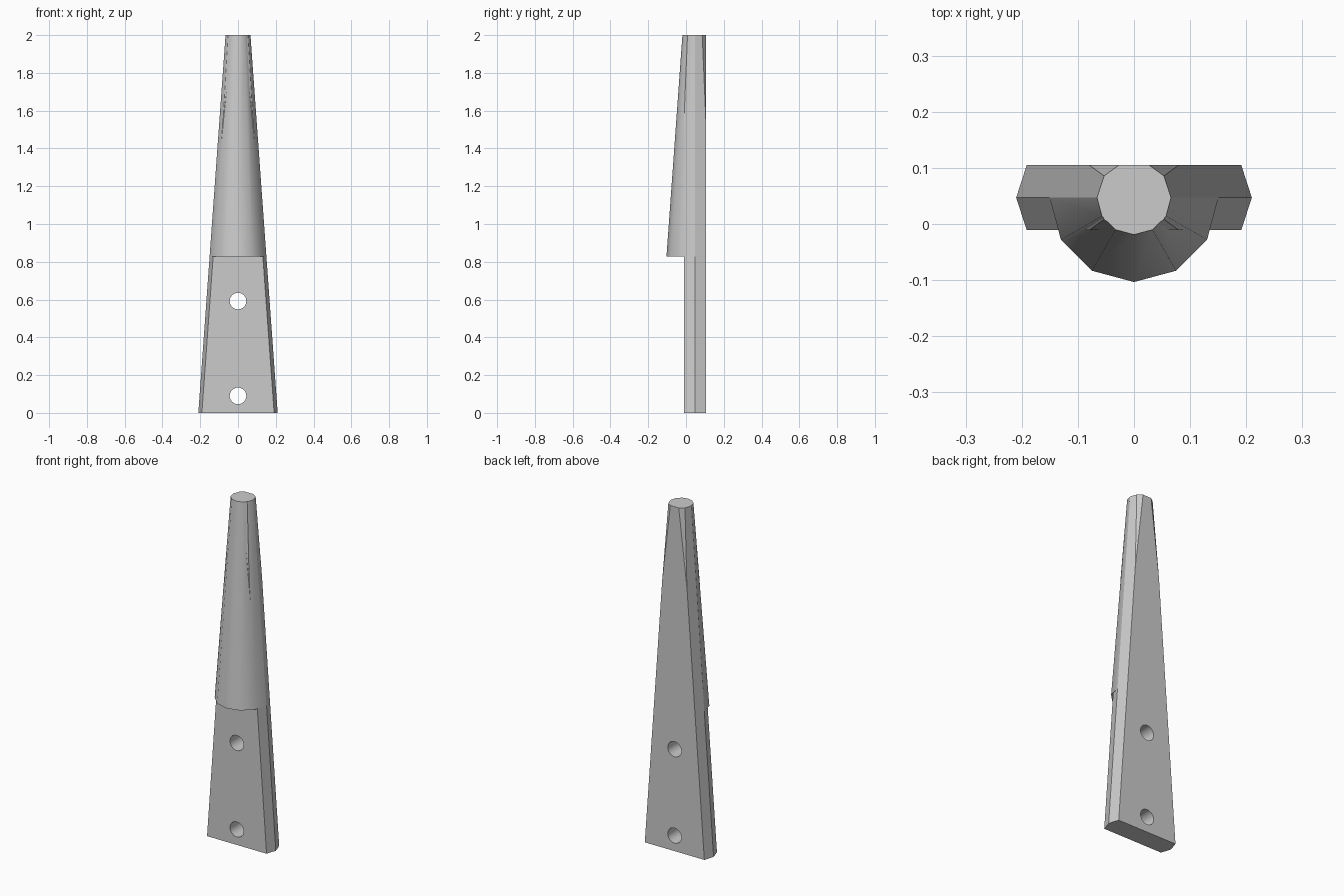
import bpy, bmesh, math
from mathutils import Matrix, Vector

cube = bpy.data.objects.get("Cube")
if cube:
    bpy.data.objects.remove(cube, do_unlink=True)

AXIS_Y = 0.047           # depth of the taper's axis
HALF_THICK = 0.058       # half thickness of the flat tang
HEIGHT = 2.0
STEP_Z = 0.828           # underside of the rounded front
BASE_R, TOP_R = 0.21, 0.066

grey = bpy.data.materials.new("plain grey")
grey.use_nodes = True
grey.diffuse_color = (0.6, 0.6, 0.6, 1)
grey.node_tree.nodes["Principled BSDF"].inputs["Base Color"].default_value = (0.6, 0.6, 0.6, 1)


def radius_at(z):
    return BASE_R + (TOP_R - BASE_R) * z / HEIGHT


def tapered_part(name, sides, z0, cuts):
    """Faceted taper with a corner on +x, trimmed by (y, outward direction) planes."""
    bm = bmesh.new()
    place = Matrix.Translation((0, AXIS_Y, 0))
    rings = []
    for z in (z0, HEIGHT):
        r = radius_at(z)
        angles = [math.tau * i / sides for i in range(sides)]
        rings.append([bm.verts.new(place @ Vector((r * math.cos(a), r * math.sin(a), z)))
                      for a in angles])
    low, high = rings
    for i in range(sides):
        j = (i + 1) % sides
        bm.faces.new((low[i], low[j], high[j], high[i]))
    bm.faces.new(low[::-1])
    bm.faces.new(high)
    for y, outward in cuts:
        geom = bm.verts[:] + bm.edges[:] + bm.faces[:]
        cut = bmesh.ops.bisect_plane(bm, geom=geom, plane_co=(0, y, 0),
                                     plane_no=(0, outward, 0), clear_outer=True)
        rim = [e for e in cut["geom_cut"] if isinstance(e, bmesh.types.BMEdge)]
        bmesh.ops.contextual_create(bm, geom=rim)
    bmesh.ops.recalc_face_normals(bm, faces=bm.faces[:])
    mesh = bpy.data.meshes.new(name)
    bm.to_mesh(mesh)
    bm.free()
    mesh.materials.append(grey)
    obj = bpy.data.objects.new(name, mesh)
    bpy.context.collection.objects.link(obj)
    return obj


def smooth(obj, degrees):
    bpy.ops.object.select_all(action='DESELECT')
    obj.select_set(True)
    bpy.context.view_layer.objects.active = obj
    bpy.ops.object.shade_smooth_by_angle(angle=math.radians(degrees))


# Flat tapered body running the full height
body = tapered_part("tapered_body", 10, 0,
                    [(AXIS_Y + HALF_THICK, 1), (AXIS_Y - HALF_THICK, -1)])

# Two bolt holes through the body
for label, z in (("lower", 0.09), ("upper", 0.592)):
    bpy.ops.mesh.primitive_cylinder_add(vertices=24, radius=0.044, depth=0.5,
                                        location=(0, AXIS_Y, z),
                                        rotation=(math.pi / 2, 0, 0))
    cutter = bpy.context.object
    cutter.name = label + "_hole_cutter"
    cutter.data.materials.append(grey)
    cutter.hide_render = True
    hole = body.modifiers.new(label + "_hole", 'BOOLEAN')
    hole.operation = 'DIFFERENCE'
    hole.solver = 'EXACT'
    hole.object = cutter
    bpy.context.view_layer.objects.active = body
    body.select_set(True)
    bpy.ops.object.modifier_apply(modifier=hole.name)
    bpy.data.objects.remove(cutter, do_unlink=True)
smooth(body, 25)

# Rounded front half above the step
front = tapered_part("rounded_front", 12, STEP_Z, [(AXIS_Y, 1)])
smooth(front, 35)
